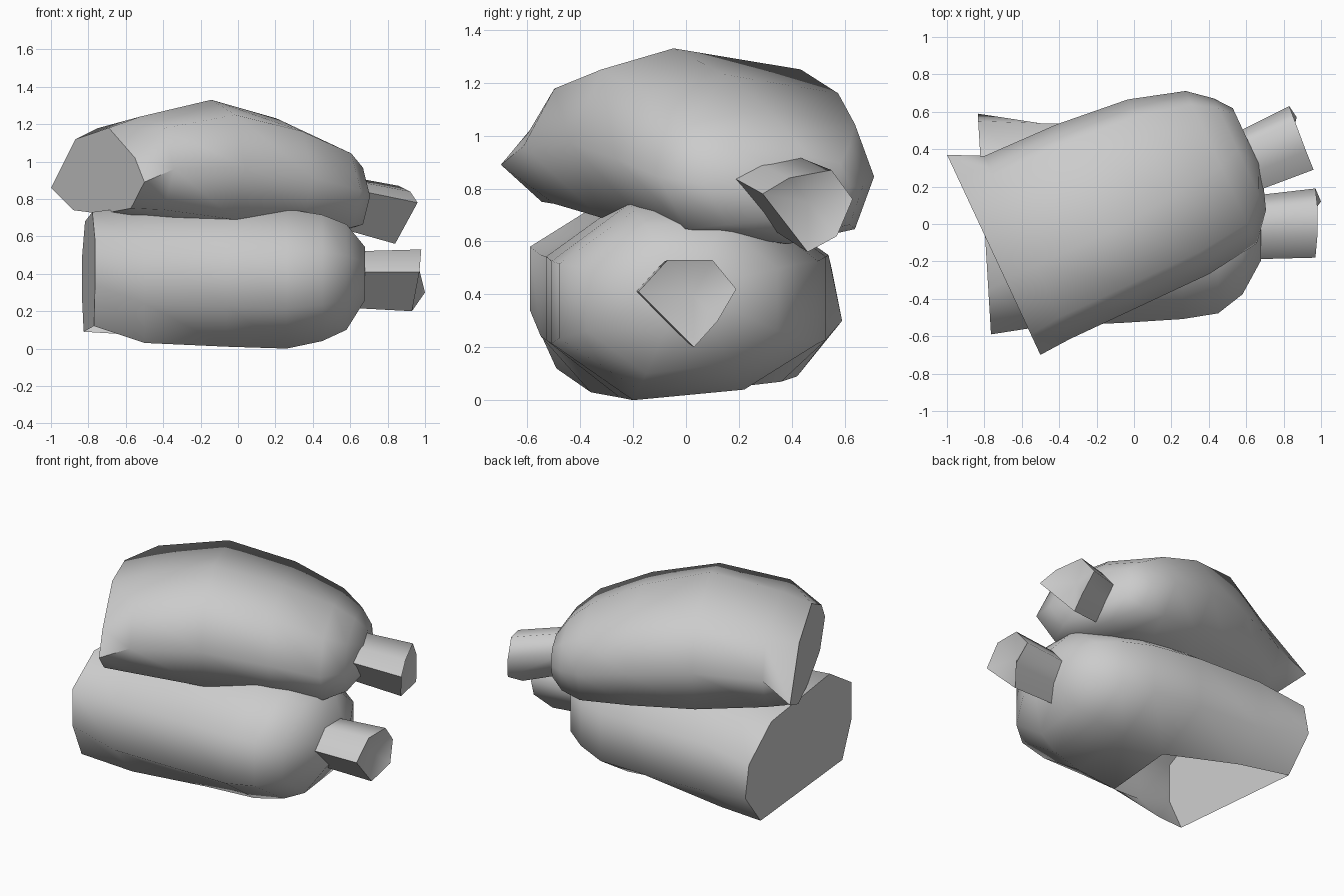
import bpy, bmesh, math
from mathutils import Vector

cube = bpy.data.objects.get("Cube")
if cube:
    bpy.data.objects.remove(cube)

grey = bpy.data.materials.new("plain grey")
grey.use_nodes = True
colour = (0.6, 0.6, 0.6, 1)
grey.diffuse_color = colour
grey.node_tree.nodes["Principled BSDF"].inputs["Base Color"].default_value = colour


def loft(name, rings, dent=0.0, opening=(), sharp=60):
    """Skin a list of rings; the last ring can be dented, some faces left open."""
    bm = bmesh.new()
    loops = [[bm.verts.new(p) for p in ring] for ring in rings]
    n = len(loops[0])
    for r, (a, b) in enumerate(zip(loops, loops[1:])):
        for i in range(n):
            if (r, i) not in opening:
                j = (i + 1) % n
                bm.faces.new((a[i], a[j], b[j], b[i]))
    bm.faces.new(loops[0])
    if dent:
        mid = sum((v.co for v in loops[-1]), Vector()) / n
        back = sum((v.co for v in loops[0]), Vector()) / n
        tip = bm.verts.new(mid + (back - mid).normalized() * dent)
        for i in range(n):
            bm.faces.new((loops[-1][i], loops[-1][(i + 1) % n], tip))
    else:
        bm.faces.new(loops[-1])
    bmesh.ops.recalc_face_normals(bm, faces=bm.faces)
    mesh = bpy.data.meshes.new(name)
    bm.to_mesh(mesh)
    bm.free()
    mesh.materials.append(grey)
    obj = bpy.data.objects.new(name, mesh)
    bpy.context.collection.objects.link(obj)
    bpy.ops.object.select_all(action='DESELECT')
    obj.select_set(True)
    bpy.context.view_layer.objects.active = obj
    bpy.ops.object.shade_smooth_by_angle(angle=math.radians(sharp))


def section(phase, bulge, back, front, low, high, lean=0.0):
    """Eight-sided cross-section as (sideways, height) pairs."""
    points = []
    for k in range(8):
        t = (k + phase) * math.pi / 4
        f = bulge if (k % 2 or phase) else 1.0
        u = f * math.cos(t) * (back if math.cos(t) > 0 else front)
        z = (low + high) / 2 + f * math.sin(t) * (high - low) / 2
        # The top ridge leans sideways
        points.append((u + (lean if k == 2 else 0), z))
    return points


def body(name, start, angle, tilt, cap, sections, **options):
    """Rounded lump: flat cut cap, then cross-sections along its axis."""
    axis = Vector((math.cos(angle), math.sin(angle), 0))
    side = Vector((-axis.y, axis.x, 0))
    start = Vector(start)
    rings = [[start + side * u + axis * u * tilt + Vector((0, 0, z)) for u, z in cap]]
    for s, points in sections:
        rings.append([start + axis * s + side * u + Vector((0, 0, z)) for u, z in points])
    loft(name, rings, **options)


# Lower lump: the last two numbers set the front and back edge of its floor
lower = []
for s, back, front, low, high, floor_front, floor_back in [
        (.3, .53, .54, .03, .76, -.36, .36),
        (.74, .52, .52, .01, .76, -.25, .19),
        (1.06, .49, .5, 0, .74, -.2, .22),
        (1.25, .42, .47, .04, .71, -.18, .2),
        (1.38, .34, .37, .1, .66, -.15, .17),
        (1.48, .17, .19, .26, .54, -.08, .08)]:
    points = section(.5, 1.1, back, front, low, high)
    points[5] = (floor_front, low)
    points[6] = (floor_back, low + .04)
    lower.append((s, points))

# It is cut flat on the -x end and open underneath
body("lower_body", (-0.8, 0, 0), 0.0, -.06,
     [(.55, .5), (.3, .68), (-.35, .73), (-.59, .58),
      (-.59, .34), (-.49, .12), (.42, .09), (.59, .3)],
     lower, opening=[(0, 5), (1, 5)])

# Upper lump, turned on top of the lower one
upper = [(s, section(0, 1.1, *sizes)) for s, *sizes in [
    (.18, .5, .58, .68, 1.24, -.15), (.6, .49, .58, .61, 1.33, -.15),
    (1.0, .45, .58, .6, 1.23, -.12), (1.3, .36, .54, .59, 1.1, -.08),
    (1.42, .26, .4, .62, 1.01, -.05), (1.49, .17, .2, .69, .92)]]
body("upper_body", (-0.75, -0.165, 0), math.atan2(.42, .9), 0,
     [(.59, .86), (.28, 1.12), (-.14, 1.18), (-.47, 1.02),
      (-.59, .89), (-.42, .75), (-.05, .72), (.31, .74)], upper)


# Short stubs with dented ends
def stub(name, root, end):
    tip = [Vector(p) for p in end]
    mid = sum(tip, Vector()) / len(tip)
    base = [Vector(root) + (p - mid) * .9 for p in tip]
    loft(name, [base, tip], dent=0.05, sharp=72)


stub("lower_stub", (.56, 0, .4),
     [(.97, -.18, .41), (.98, -.07, .53), (.98, .1, .53),
      (.97, .19, .42), (1.0, .12, .3), (.93, .03, .2)])
stub("upper_stub", (.56, .34, .81),
     [(.96, .29, .78), (.92, .39, .84), (.86, .55, .87),
      (.83, .63, .76), (.87, .57, .62), (.84, .46, .56)])
